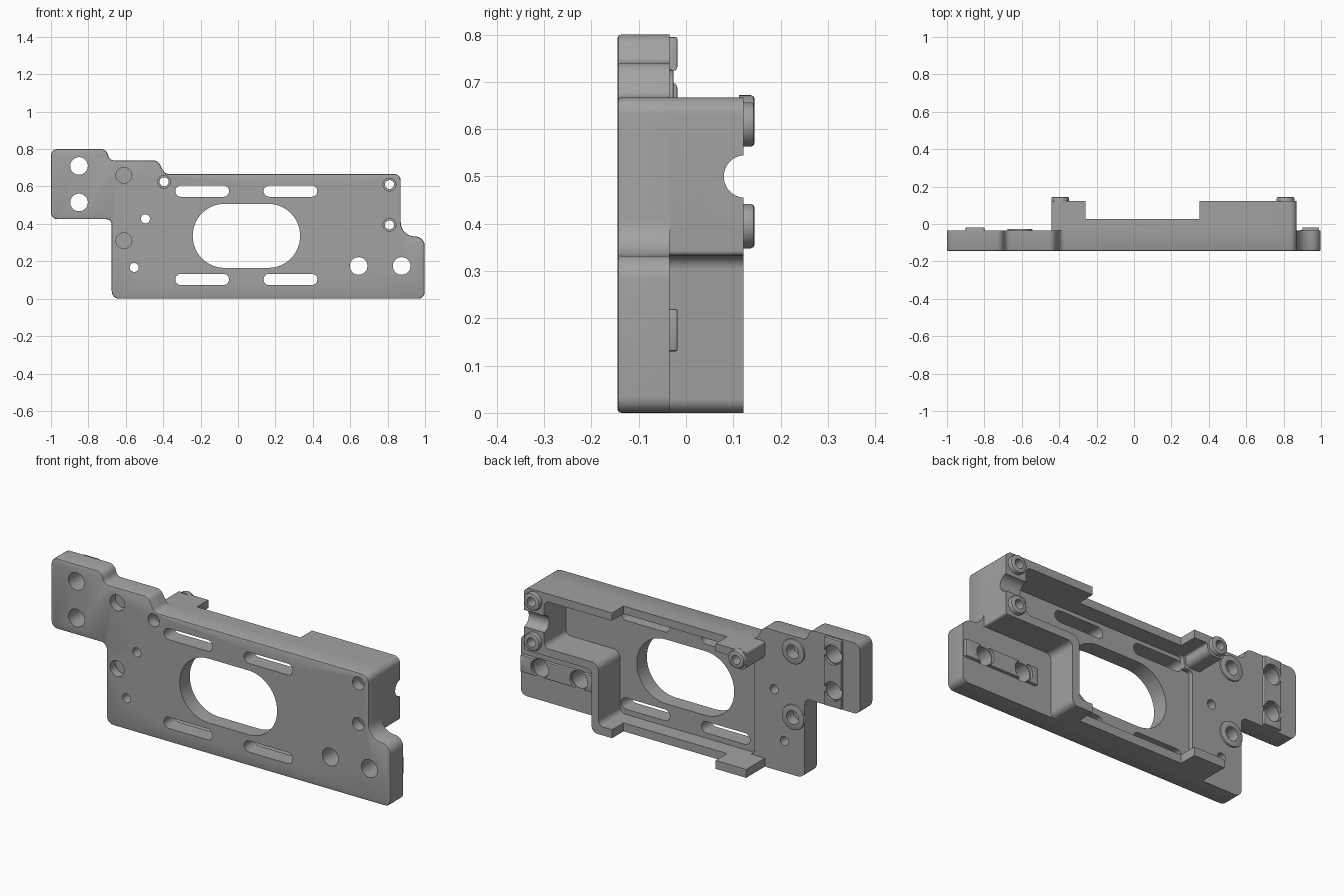
import bpy, bmesh, math
from mathutils import Vector

cube = bpy.data.objects.get("Cube")
if cube:
    bpy.data.objects.remove(cube, do_unlink=True)

grey = bpy.data.materials.new("machined grey")
grey.use_nodes = True
COLOUR = (0.36, 0.36, 0.36, 1)
grey.diffuse_color = COLOUR
grey.node_tree.nodes["Principled BSDF"].inputs["Base Color"].default_value = COLOUR

FRONT, BACK, FLOOR, RIM = -0.145, -0.035, -0.06, 0.122


def rounded(corners, steps=7):
    """Outline from (x, z, radius) corners, each rounded by an arc."""
    out = []
    for i, (x, z, r) in enumerate(corners):
        p = Vector((x, z))
        if r == 0:
            out.append(p)
            continue
        a = (Vector(corners[i - 1][:2]) - p).normalized()
        b = (Vector(corners[(i + 1) % len(corners)][:2]) - p).normalized()
        half = a.angle(b) / 2
        centre = p + (a + b).normalized() * (r / math.sin(half))
        start = p + a * (r / math.tan(half)) - centre
        end = p + b * (r / math.tan(half)) - centre
        turn = start.angle_signed(end)
        a0 = math.atan2(start.y, start.x)
        for k in range(steps + 1):
            t = a0 - turn * k / steps
            out.append(centre + Vector((math.cos(t), math.sin(t))) * r)
    return out


def circle(x, z, r, n=40):
    return [Vector((x + r * math.cos(2 * math.pi * k / n),
                    z + r * math.sin(2 * math.pi * k / n))) for k in range(n)]


def box(x0, x1, z0, z1, r=0.0, steps=7):
    return rounded([(x0, z0, r), (x1, z0, r), (x1, z1, r), (x0, z1, r)], steps)


def solid(name, prisms, bevel_y=None, bevel=0.0):
    """Object made of outlines extruded along y, with one end bevelled."""
    bm = bmesh.new()
    for outline, y0, y1 in prisms:
        face = bm.faces.new([bm.verts.new((p.x, y0, p.y)) for p in outline])
        ext = bmesh.ops.extrude_face_region(bm, geom=[face])["geom"]
        verts = [v for v in ext if isinstance(v, bmesh.types.BMVert)]
        bmesh.ops.translate(bm, verts=verts, vec=(0, y1 - y0, 0))
    bmesh.ops.recalc_face_normals(bm, faces=bm.faces[:])
    if bevel_y is not None:
        rim = [e for e in bm.edges if all(abs(v.co.y - bevel_y) < 1e-5 for v in e.verts)]
        bmesh.ops.bevel(bm, geom=rim, offset=bevel, segments=2, profile=0.5, affect='EDGES')
    mesh = bpy.data.meshes.new(name)
    bm.to_mesh(mesh)
    bm.free()
    mesh.materials.append(grey)
    ob = bpy.data.objects.new(name, mesh)
    bpy.context.collection.objects.link(ob)
    return ob


def cut(ob, cutter):
    bpy.context.view_layer.objects.active = ob
    mod = ob.modifiers.new("cut", 'BOOLEAN')
    mod.operation, mod.solver, mod.object = 'DIFFERENCE', 'EXACT', cutter
    bpy.ops.object.modifier_apply(modifier=mod.name)


# Plate outline with its two offset mounting arms
plate = solid("base_plate", [(rounded([
    (-1, 0.425, 0.035), (-1, 0.80, 0.035), (-0.705, 0.80, 0.04), (-0.685, 0.74, 0.03),
    (-0.43, 0.74, 0.04), (-0.39, 0.667, 0.03), (0.87, 0.667, 0.035), (0.87, 0.333, 0.075),
    (0.998, 0.333, 0.05), (0.998, 0, 0.035), (-0.675, 0, 0.04), (-0.675, 0.425, 0.03)]),
    FRONT, BACK)], FRONT, 0.008)

# Stepped wall standing on the back of the plate
frame = solid("stepped_wall", [(rounded([
    (-0.44, 0, 0), (0.47, 0, 0.03), (0.47, 0.333, 0.03), (0.87, 0.333, 0.01),
    (0.87, 0.667, 0.035), (-0.44, 0.667, 0.01), (-0.44, 0.57, 0.03), (-0.34, 0.57, 0.03),
    (-0.34, 0.625, 0.01), (0.75, 0.625, 0.03), (0.75, 0.375, 0.03), (0.43, 0.375, 0.04),
    (0.43, 0.045, 0.03), (-0.44, 0.045, 0)]), BACK - 0.01, RIM)])

# Shallow pocket inside the wall
pocket = solid("pocket_cutter", [(rounded([
    (-0.38, 0.045, 0.03), (0.43, 0.045, 0.03), (0.43, 0.375, 0.04), (0.75, 0.375, 0.03),
    (0.75, 0.625, 0.03), (-0.33, 0.625, 0.02), (-0.33, 0.56, 0.01), (-0.38, 0.56, 0.02)]),
    FLOOR, 0.1)])
cut(plate, pocket)

# Low middle stretch of the wall and round side notch
low = solid("low_wall_cutter", [(box(-0.26, 0.35, -0.1, 0.9), 0.026, 0.3)])
cut(frame, low)
bpy.ops.mesh.primitive_cylinder_add(vertices=40, radius=0.045, depth=0.4,
                                    location=(0.85, 0.125, 0.5),
                                    rotation=(0, math.pi / 2, 0))
notch = bpy.context.object
notch.name = "notch_cutter"
cut(frame, notch)

# Hole positions
screws = [(-0.395, 0.625), (0.81, 0.61), (0.81, 0.395)]
mounts = [(-0.85, 0.71), (-0.85, 0.515), (0.645, 0.175), (0.875, 0.175)]
sockets = [(-0.61, 0.66), (-0.61, 0.31)]
pins = [(-0.495, 0.427), (-0.555, 0.167)]

# Raised ribs, screw bosses and socket rings on the back
ribs = solid("mounting_ribs", [
    (box(-0.90, -0.80, 0.432, 0.795, 0.005, 2), BACK - 0.005, -0.018),
    (box(0.56, 0.99, 0.13, 0.22, 0.005, 2), BACK - 0.005, -0.018)], -0.018, 0.004)
bosses = solid("screw_bosses", [(circle(x, z, 0.047), RIM - 0.01, 0.145)
                                for x, z in screws], 0.145, 0.008)
rings = solid("socket_rings", [(circle(x, z, 0.066), BACK - 0.005, -0.026)
                               for x, z in sockets], -0.026, 0.004)

# Opening, slots and through holes
slots = [(box(x, x + 0.287, z - 0.03, z + 0.03, 0.0299), -0.3, 0.0)
         for x in (-0.335, 0.137) for z in (0.575, 0.103)]
through = solid("hole_cutter", slots
                + [(box(-0.242, 0.332, 0.165, 0.507, 0.17, 14), -0.3, 0.0)]
                + [(circle(x, z, 0.047), -0.3, 0.3) for x, z in mounts]
                + [(circle(x, z, 0.024), -0.3, 0.3) for x, z in screws + pins])
# Stepped counterbores and sockets open from both sides
bores = solid("bore_cutter",
              [(circle(x, z, 0.034), -0.3, -0.09) for x, z in screws]
              + [(circle(x, z, 0.042), -0.3, -0.10) for x, z in sockets]
              + [(circle(x, z, 0.036), -0.085, 0.2) for x, z in sockets])
# Wider round reliefs around the mounting holes in the ribs
relief = solid("relief_cutter", [(circle(x, z, 0.052), -0.033, 0.2) for x, z in mounts])

for part in (plate, frame, bosses, ribs):
    cut(part, through)
for part in (plate, rings):
    cut(part, bores)
cut(ribs, relief)

for helper in (pocket, low, notch, through, bores, relief):
    bpy.data.objects.remove(helper, do_unlink=True)

# Smooth curved walls, sharp machined edges
bpy.ops.object.select_all(action='DESELECT')
for part in (plate, frame, ribs, bosses, rings):
    part.select_set(True)
bpy.context.view_layer.objects.active = plate
bpy.ops.object.shade_smooth_by_angle(angle=math.radians(30))
